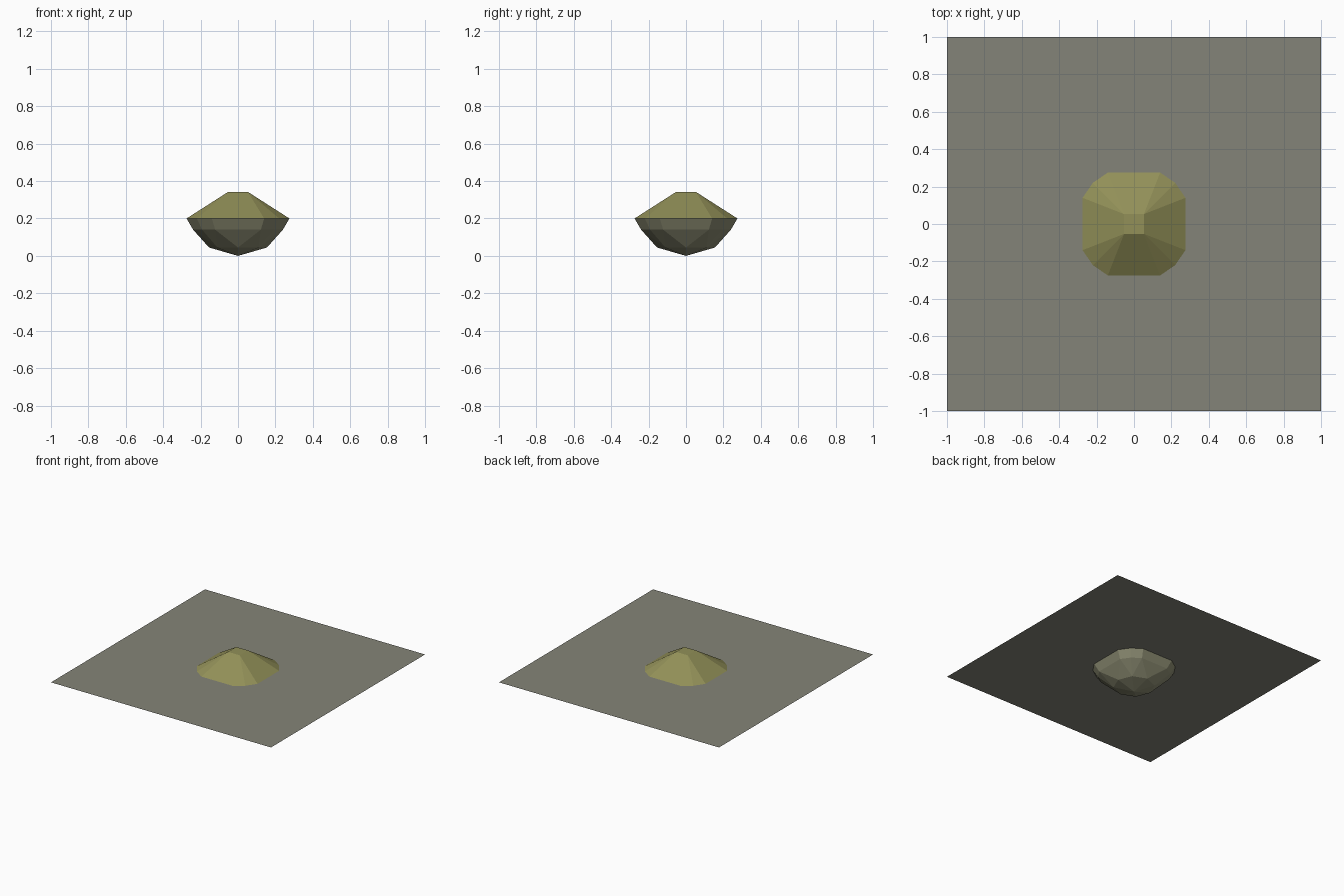
import bpy, bmesh, math

if "Cube" in bpy.data.objects:
    bpy.data.objects.remove(bpy.data.objects["Cube"])


def srgb(r, g, b):
    return tuple((c / 255 / 12.92) if c < 11 else ((c / 255 + 0.055) / 1.055) ** 2.4
                 for c in (r, g, b)) + (1.0,)


def material(name, rgb):
    m = bpy.data.materials.new(name)
    m.diffuse_color = srgb(*rgb)
    m.use_nodes = True
    m.node_tree.nodes["Principled BSDF"].inputs["Base Color"].default_value = m.diffuse_color
    return m


olive = material("olive crown", (146, 144, 88))
stone = material("grey olive base", (142, 142, 116))
sheet_grey = material("sheet grey", (132, 132, 120))


def make_object(name, bm, mats):
    me = bpy.data.meshes.new(name)
    bm.to_mesh(me)
    bm.free()
    for m in mats:
        me.materials.append(m)
    ob = bpy.data.objects.new(name, me)
    bpy.context.collection.objects.link(ob)
    return ob


def mirrored_ring(points, z):
    """Repeat quadrant points into all four quadrants."""
    return {(sx * x, sy * y, z) for x, y in points for sx in (1, -1) for sy in (1, -1)}


GIRDLE = 0.2
outline = [(0.14, 0.275), (0.22, 0.22), (0.275, 0.14)]
k = 0.24 / 0.275

# Faceted stone: table, girdle, two lower rings and the bottom point
pts = mirrored_ring([(0.053, 0.053)], 0.342)
pts |= mirrored_ring(outline, GIRDLE)
pts |= mirrored_ring([(x * k, y * k) for x, y in outline], 0.14)
pts |= mirrored_ring([(0.155, 0.0), (0.11, 0.11), (0.0, 0.155)], 0.045)
pts.add((0.0, 0.0, 0.0))

bm = bmesh.new()
for p in sorted(pts):
    bm.verts.new(p)
bmesh.ops.remove_doubles(bm, verts=bm.verts, dist=1e-5)
bmesh.ops.convex_hull(bm, input=bm.verts)
bmesh.ops.dissolve_limit(bm, angle_limit=math.radians(0.5), verts=bm.verts, edges=bm.edges)
bmesh.ops.recalc_face_normals(bm, faces=bm.faces)
# Crown is olive, everything below the girdle is greyer
for f in bm.faces:
    f.material_index = 0 if f.calc_center_median().z > GIRDLE else 1
make_object("faceted_stone", bm, [olive, stone])

# Flat square sheet at girdle height
bm = bmesh.new()
bmesh.ops.create_grid(bm, x_segments=1, y_segments=1, size=1.0)
bmesh.ops.translate(bm, verts=bm.verts, vec=(0, 0, GIRDLE))
make_object("flat_sheet", bm, [sheet_grey])
